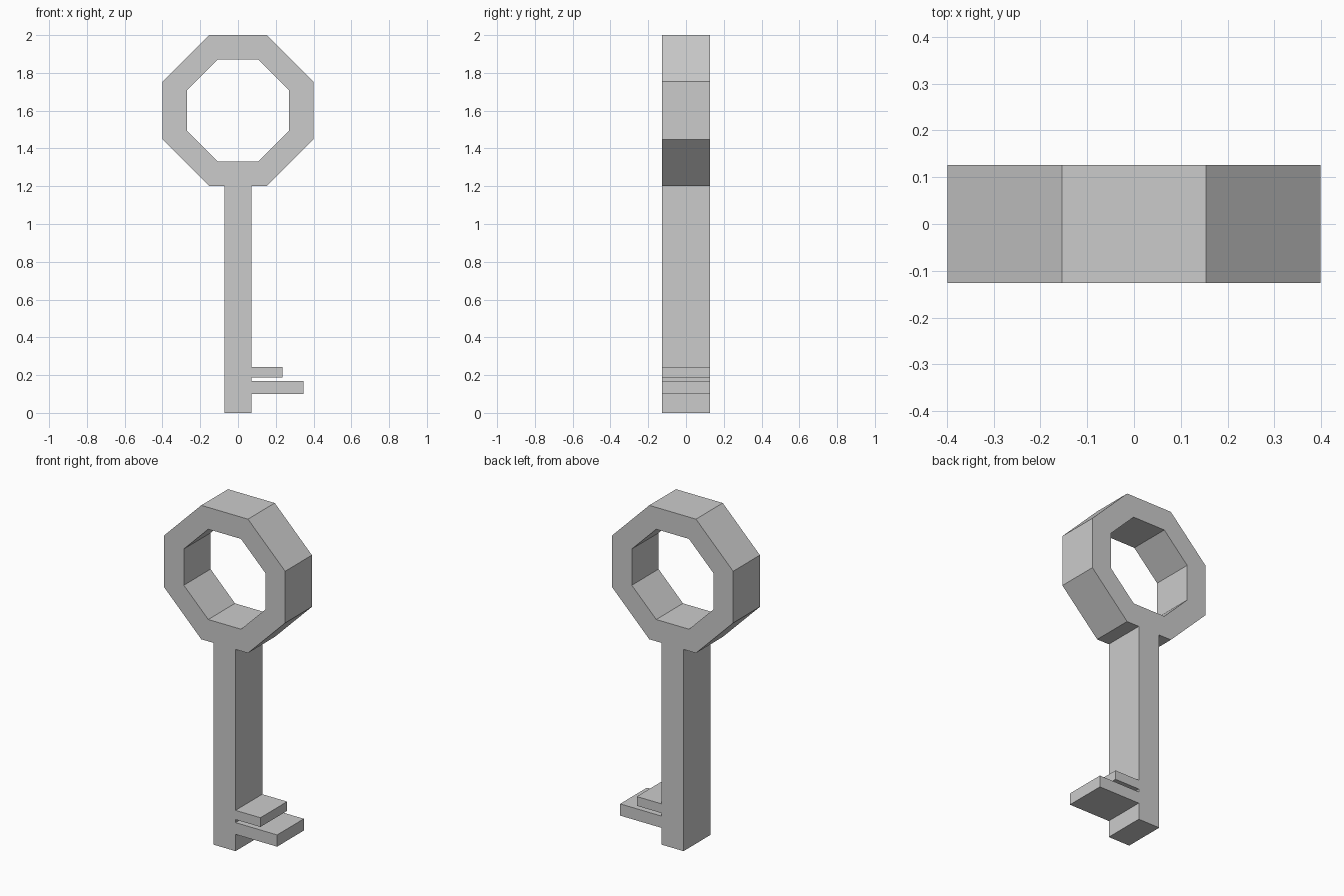
import bpy
import bmesh
from math import radians
from mathutils import Matrix

if "Cube" in bpy.data.objects:
    bpy.data.objects.remove(bpy.data.objects["Cube"])

HALF_DEPTH = 0.126
BOW_Z = 1.601
SHAFT = 0.072


def octagon(r, h):
    """Octagon of half-width r and half flat side h, from bottom left, clockwise."""
    pts = [(-h, -r), (-r, -h), (-r, h), (-h, r), (h, r), (r, h), (r, -h), (h, -r)]
    return [(x, z + BOW_Z) for x, z in pts]


def tooth(length, top, bottom):
    return [(SHAFT, top), (length, top), (length, bottom), (SHAFT, bottom)]


def extrude_profile(name, loops):
    """Fill closed x-z loops (inner ones become holes) and give them depth."""
    curve = bpy.data.curves.new(name + "_profile", 'CURVE')
    curve.dimensions = '2D'
    curve.fill_mode = 'BOTH'
    curve.extrude = HALF_DEPTH
    for loop in loops:
        spline = curve.splines.new('POLY')
        spline.points.add(len(loop) - 1)
        for point, (x, z) in zip(spline.points, loop):
            point.co = (x, z, 0, 1)
        spline.use_cyclic_u = True
    source = bpy.data.objects.new(name + "_profile", curve)
    bpy.context.collection.objects.link(source)
    bpy.context.view_layer.update()
    graph = bpy.context.evaluated_depsgraph_get()
    mesh = bpy.data.meshes.new_from_object(source.evaluated_get(graph))
    bpy.data.objects.remove(source)

    # Stand the profile upright and weld caps to walls
    bm = bmesh.new()
    bm.from_mesh(mesh)
    bmesh.ops.transform(bm, matrix=Matrix.Rotation(radians(90), 4, 'X'), verts=bm.verts)
    bmesh.ops.remove_doubles(bm, verts=bm.verts, dist=0.0005)
    bmesh.ops.recalc_face_normals(bm, faces=bm.faces)
    for face in bm.faces:
        face.smooth = False
    bm.to_mesh(mesh)
    bm.free()
    mesh.name = name
    obj = bpy.data.objects.new(name, mesh)
    bpy.context.collection.objects.link(obj)
    return obj


# Bow, shaft and two teeth share one continuous outline
outline = octagon(0.399, 0.154)
outline += [(SHAFT, 1.202)]
outline += tooth(0.236, 0.243, 0.188)
outline += tooth(0.346, 0.17, 0.1)
outline += [(SHAFT, 0), (-SHAFT, 0), (-SHAFT, 1.202)]

# Finger hole in the bow
hole = octagon(0.269, 0.108)

extrude_profile("key", [outline, hole])
